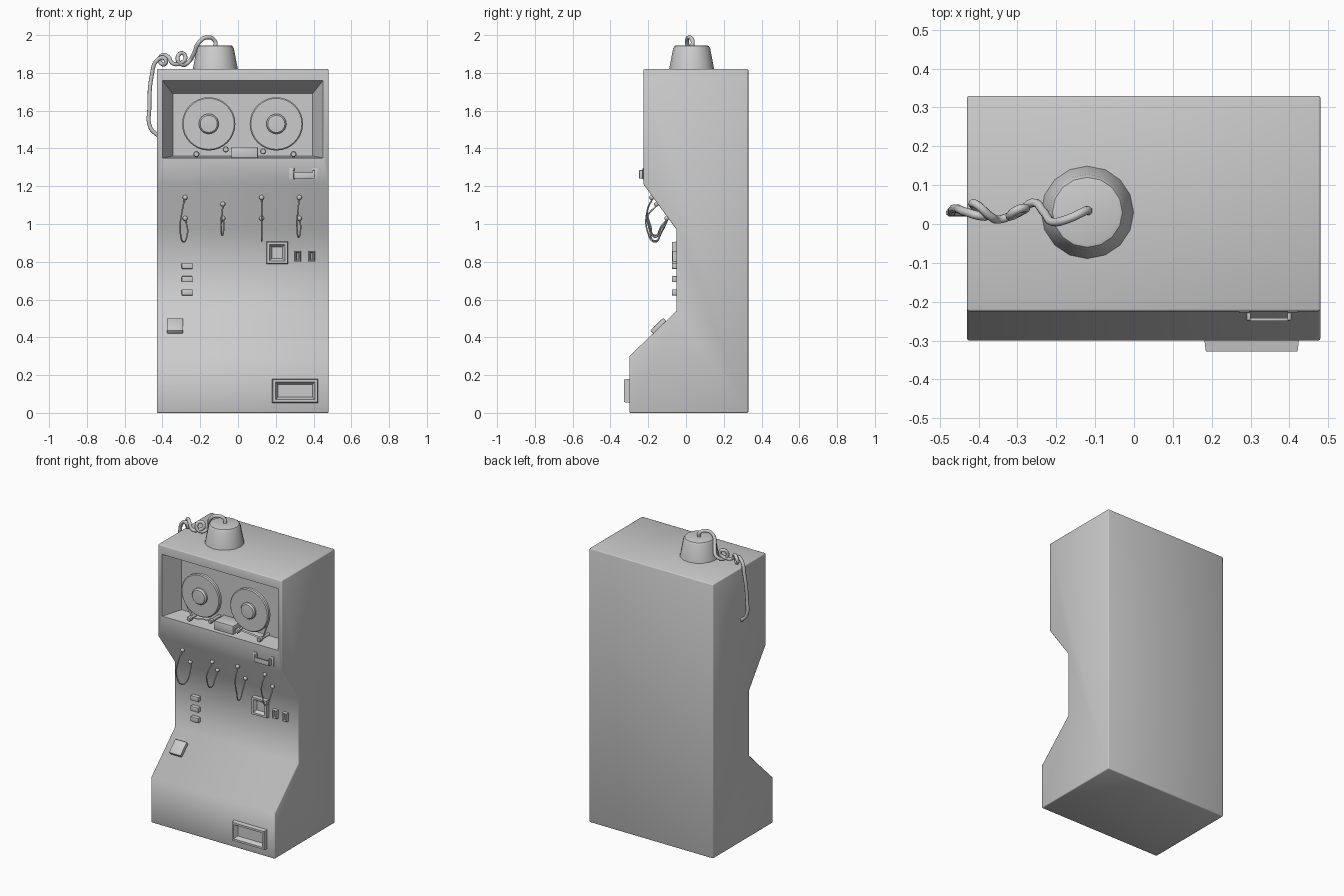
import bpy, bmesh, math
from mathutils import Vector, Matrix

if "Cube" in bpy.data.objects:
    bpy.data.objects.remove(bpy.data.objects["Cube"])


def finish(name, bm, angle=30):
    bmesh.ops.recalc_face_normals(bm, faces=bm.faces)
    me = bpy.data.meshes.new(name)
    bm.to_mesh(me)
    bm.free()
    ob = bpy.data.objects.new(name, me)
    bpy.context.collection.objects.link(ob)
    smooth(ob, angle)
    return ob


def smooth(ob, angle):
    bpy.ops.object.select_all(action='DESELECT')
    ob.select_set(True)
    bpy.context.view_layer.objects.active = ob
    bpy.ops.object.shade_smooth_by_angle(angle=math.radians(angle))


def prism(name, pts, axis, a, b, bevel=0.0, angle=30):
    """Extrude a 2D outline along x (points are y,z) or z (points are x,y)."""
    bm = bmesh.new()
    place = (lambda p, t: (t, *p)) if axis == 'x' else (lambda p, t: (*p, t))
    face = bm.faces.new([bm.verts.new(place(p, a)) for p in pts])
    ext = bmesh.ops.extrude_face_region(bm, geom=[face])
    step = Vector((b - a, 0, 0)) if axis == 'x' else Vector((0, 0, b - a))
    bmesh.ops.translate(bm, vec=step, verts=[v for v in ext['geom'] if isinstance(v, bmesh.types.BMVert)])
    bmesh.ops.recalc_face_normals(bm, faces=bm.faces)
    if bevel:
        edges = [e for e in bm.edges if e.calc_face_angle() > math.radians(70)]
        bmesh.ops.bevel(bm, geom=edges, offset=bevel, segments=2, profile=0.5, affect='EDGES')
    return finish(name, bm, angle)


def box(name, x, y, z, bevel=0.004):
    return prism(name, [(x[0], y[0]), (x[1], y[0]), (x[1], y[1]), (x[0], y[1])], 'z', *z, bevel)


def framed(name, x, z, back, front, taper, rim, depth):
    """Tapered block on the front with a dished, framed face."""
    bm = bmesh.new()

    def ring(inset, y):
        return [bm.verts.new((px, y, pz)) for px, pz in (
            (x[0] + inset, z[0] + inset), (x[1] - inset, z[0] + inset),
            (x[1] - inset, z[1] - inset), (x[0] + inset, z[1] - inset))]
    rings = [ring(0, back), ring(taper, front), ring(taper + rim, front),
             ring(taper + rim * 2, front + depth)]
    for r, s in zip(rings, rings[1:]):
        for i in range(4):
            bm.faces.new((r[i], r[(i + 1) % 4], s[(i + 1) % 4], s[i]))
    bm.faces.new(rings[-1])
    bm.faces.new(rings[0])
    return finish(name, bm)


def lathe(name, profile, center, axis='z', sides=32, angle=35):
    """Revolve (radius, height) points; axis 'y' turns the part to face front."""
    bm = bmesh.new()
    vs = [bm.verts.new((r, 0, h)) for r, h in profile]
    edges = [bm.edges.new(p) for p in zip(vs, vs[1:])]
    bmesh.ops.spin(bm, geom=vs + edges, cent=(0, 0, 0), axis=(0, 0, 1), angle=math.tau, steps=sides)
    bmesh.ops.remove_doubles(bm, verts=bm.verts, dist=1e-5)
    if axis == 'y':
        bm.transform(Matrix.Rotation(math.pi / 2, 4, 'X'))
    bm.transform(Matrix.Translation(center))
    return finish(name, bm, angle)


def tube(name, pts, radius, res=6):
    cu = bpy.data.curves.new(name, 'CURVE')
    cu.dimensions = '3D'
    cu.bevel_depth, cu.bevel_resolution, cu.use_fill_caps = radius, 2, True
    sp = cu.splines.new('BEZIER')
    sp.bezier_points.add(len(pts) - 1)
    for bp, p in zip(sp.bezier_points, pts):
        bp.co = p
        bp.handle_left_type = bp.handle_right_type = 'AUTO'
    sp.resolution_u = res
    ob = bpy.data.objects.new(name, cu)
    bpy.context.collection.objects.link(ob)
    bpy.ops.object.select_all(action='DESELECT')
    ob.select_set(True)
    bpy.context.view_layer.objects.active = ob
    bpy.ops.object.convert(target='MESH')
    smooth(bpy.context.object, 60)


# Cabinet body from its side profile
cabinet = prism('cabinet', [(0.33, 0), (-0.30, 0), (-0.30, 0.30), (-0.05, 0.54), (-0.05, 0.97),
                            (-0.225, 1.21), (-0.225, 1.82), (0.33, 1.82)],
                'x', -0.43, 0.48, 0.006, 50)

# Tape bay cut into the upper front with splayed walls
bm = bmesh.new()
front = [bm.verts.new((x, -0.225, z)) for x, z in ((-0.40, 1.35), (0.45, 1.35), (0.45, 1.76), (-0.40, 1.76))]
outer = [bm.verts.new(v.co + Vector((0, -0.1, 0))) for v in front]
inner = [bm.verts.new((x, -0.10, z)) for x, z in ((-0.345, 1.36), (0.395, 1.36), (0.395, 1.69), (-0.345, 1.69))]
for r, s in ((outer, front), (front, inner)):
    for i in range(4):
        bm.faces.new((r[i], r[(i + 1) % 4], s[(i + 1) % 4], s[i]))
bm.faces.new(outer)
bm.faces.new(inner)
cutter = finish('bay_cutter', bm)
cutter.hide_render = True
mod = cabinet.modifiers.new('bay', 'BOOLEAN')
mod.operation, mod.object, mod.solver = 'DIFFERENCE', cutter, 'EXACT'
bpy.ops.object.select_all(action='DESELECT')
bpy.context.view_layer.objects.active = cabinet
cabinet.select_set(True)
bpy.ops.object.modifier_move_to_index(modifier='bay', index=0)
bpy.ops.object.modifier_apply(modifier='bay')
bpy.data.objects.remove(cutter)
smooth(cabinet, 50)

# Tape reels with domed hubs
for side, x in (('left', -0.155), ('right', 0.203)):
    lathe(f'{side}_reel', [(0, -0.065), (0.03, -0.065), (0.03, 0), (0.135, 0), (0.141, 0.006), (0.141, 0.024),
                           (0.135, 0.03), (0.053, 0.03), (0.053, 0.04), (0.045, 0.05), (0, 0.053)],
          (x, -0.145, 1.53), 'y')

# Tape head, guide rollers and the tape between them
box('tape_head', (-0.035, 0.105), (-0.20, -0.09), (1.345, 1.408))
rollers = [(-0.22, 1.37), (-0.065, 1.395), (0.133, 1.385), (0.294, 1.37)]
for i, (x, z) in enumerate(rollers):
    lathe(f'guide_roller_{i + 1}', [(0, 0), (0.009, 0), (0.009, 0.085), (0.016, 0.088), (0.016, 0.105),
                                    (0.012, 0.11), (0, 0.11)], (x, -0.095, z), 'y', 16)
tape = [(-0.29, 1.49)] + [(x, z - 0.01) for x, z in rollers] + [(0.338, 1.49)]
bm = bmesh.new()
rows = [[bm.verts.new((x, y, z)) for x, z in tape] for y in (-0.17, -0.15)]
for i in range(len(tape) - 1):
    bm.faces.new((rows[0][i], rows[0][i + 1], rows[1][i + 1], rows[1][i]))
finish('tape', bm)

# Pull handle under the bay
box('handle_bar', (0.295, 0.40), (-0.25, -0.242), (1.24, 1.272), 0.002)
for side, x in (('left', 0.27), ('right', 0.395)):
    box(f'handle_{side}_foot', (x, x + 0.028), (-0.229, -0.222), (1.235, 1.297), 0.002)
    s = 0.29 if side == 'left' else 0.395
    box(f'handle_{side}_post', (s, s + 0.01), (-0.248, -0.222), (1.24, 1.285), 0.002)


# Patch cords hanging from jacks on the sloping panel
def slope_y(z):
    return -0.05 - (z - 0.97) / 0.24 * 0.175


ball = [(0.013 * math.sin(math.pi * k / 8), -0.013 * math.cos(math.pi * k / 8)) for k in range(9)]
for i, (x, top, low, sway) in enumerate(((-0.28, 1.14, 0.905, 0.026), (-0.08, 1.105, 0.94, 0.01),
                                         (0.125, 1.14, 0.91, 0.0), (0.325, 1.14, 0.93, 0.013))):
    for end, z in (('upper', top), ('lower', 1.03)):
        lathe(f'jack_{end}_{i + 1}', ball, (x, slope_y(z) - 0.008, z), 'z', 12)
    tube(f'patch_cord_{i + 1}', [(x, slope_y(top), top), (x - sway * 0.6, -0.205, top - 0.07),
                                 (x - sway, -0.205 + 0.006 * i, low + 0.06), (x - sway * 0.3, -0.165, low),
                                 (x + sway * 0.5, -0.13, low + 0.05), (x, slope_y(1.03), 1.03)], 0.004)

# Stacked buttons, framed window and two slots on the upright panel
for i in range(3):
    z = 0.778 - 0.07 * i
    box(f'button_{i + 1}', (-0.298, -0.24), (-0.075, -0.04), (z - 0.016, z + 0.016))
framed('display_window', (0.15, 0.264), (0.788, 0.907), -0.045, -0.075, 0.003, 0.013, 0.02)
for i, x in enumerate((0.30, 0.374)):
    framed(f'slot_plate_{i + 1}', (x, x + 0.033), (0.80, 0.858), -0.045, -0.072, 0.002, 0.005, 0.01)

# Box mounted on the lower slope
panel = box('slope_box', (-0.043, 0.043), (-0.022, 0.01), (-0.047, 0.047), 0.004)
panel.location = (-0.334, -0.14, 0.454)
panel.rotation_euler = (-math.atan2(0.25, 0.24), 0, 0)

# Return tray at the base
framed('return_tray', (0.18, 0.426), (0.052, 0.182), -0.29, -0.328, 0.005, 0.013, 0.025)

# Bucket-shaped cap on the roof
lathe('top_cap', [(0, 1.815), (0.12, 1.815), (0.098, 1.93), (0.09, 1.943), (0.08, 1.946), (0, 1.946)],
      (-0.12, 0.03, 0), 'z', 16, 40)

# Curly cord from the cap into the cabinet's left side
tube('curly_cord', [(-0.12, 0.03, 1.93), (-0.122, 0.035, 1.968), (-0.165, 0.015, 1.988), (-0.208, 0.005, 1.96),
                    (-0.232, 0.03, 1.905), (-0.26, 0.055, 1.86), (-0.295, 0.03, 1.843), (-0.32, 0.02, 1.875),
                    (-0.297, 0.038, 1.905), (-0.278, 0.04, 1.88), (-0.31, 0.025, 1.85), (-0.345, 0.012, 1.85),
                    (-0.37, 0.02, 1.885), (-0.405, 0.05, 1.89), (-0.415, 0.05, 1.862), (-0.385, 0.025, 1.848),
                    (-0.39, 0.02, 1.878), (-0.43, 0.03, 1.865), (-0.456, 0.04, 1.79), (-0.469, 0.03, 1.62),
                    (-0.464, 0.03, 1.51), (-0.42, 0.03, 1.465)], 0.011)
